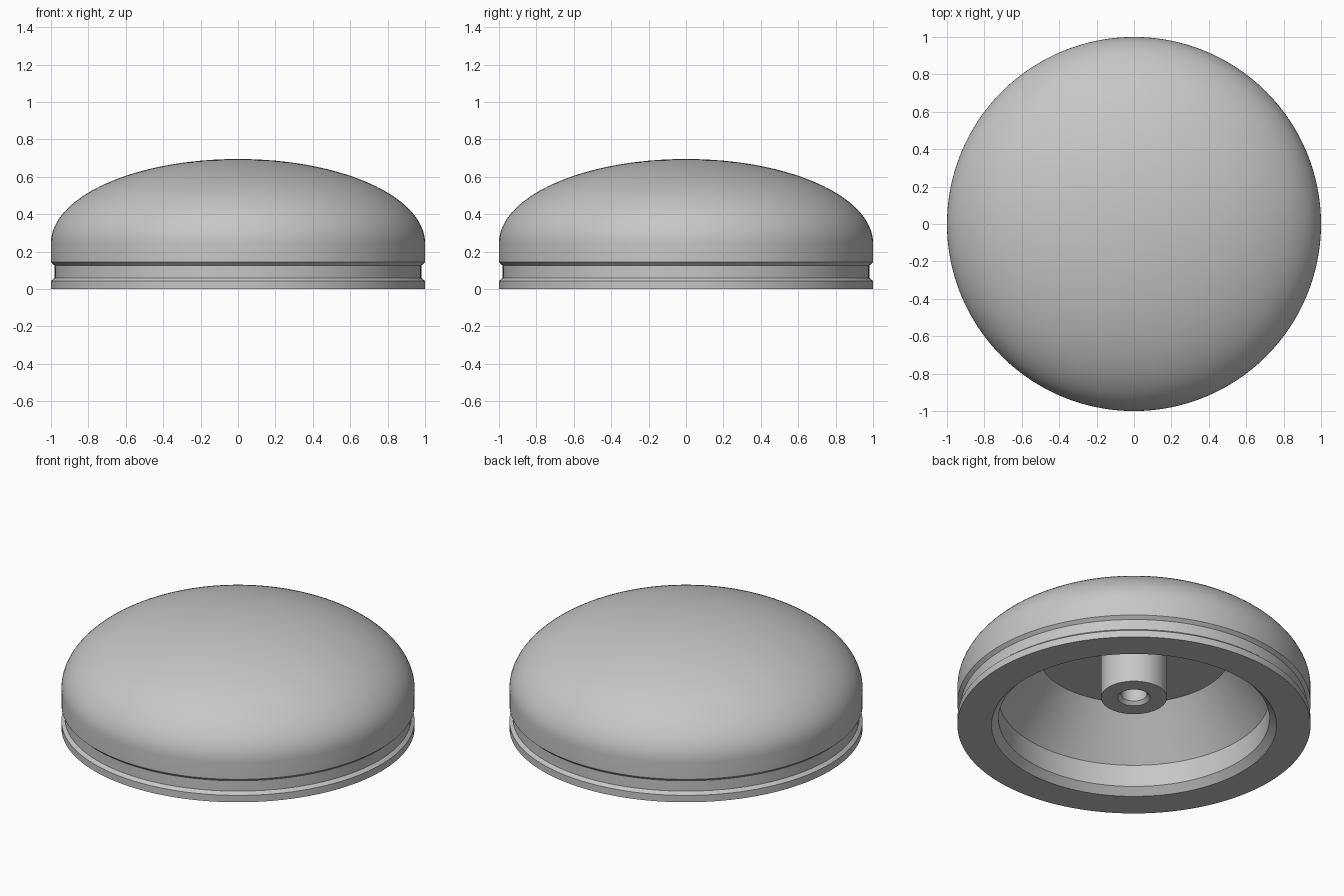
import bpy
import bmesh
from math import sin, cos, pi, radians

cube = bpy.data.objects.get("Cube")
if cube:
    bpy.data.objects.remove(cube, do_unlink=True)

SEGMENTS = 128
DOME_STEPS = 32
RIM_Z, DOME_HEIGHT = 0.245, 0.45

grey = bpy.data.materials.new("plain grey")
grey.use_nodes = True
grey.diffuse_color = (0.57, 0.57, 0.57, 1)
grey.node_tree.nodes["Principled BSDF"].inputs["Base Color"].default_value = grey.diffuse_color


def lathe(name, profile, material):
    """Revolve a list of (radius, height) points around the z axis."""
    bm = bmesh.new()
    verts = [bm.verts.new((r, 0, z)) for r, z in profile]
    edges = [bm.edges.new(pair) for pair in zip(verts, verts[1:])]
    bmesh.ops.spin(bm, geom=verts + edges, cent=(0, 0, 0), axis=(0, 0, 1),
                   angle=2 * pi, steps=SEGMENTS)
    bmesh.ops.remove_doubles(bm, verts=bm.verts, dist=0.0001)
    bmesh.ops.recalc_face_normals(bm, faces=bm.faces)
    mesh = bpy.data.meshes.new(name)
    bm.to_mesh(mesh)
    bm.free()
    mesh.materials.append(material)
    obj = bpy.data.objects.new(name, mesh)
    bpy.context.collection.objects.link(obj)
    bpy.ops.object.select_all(action="DESELECT")
    obj.select_set(True)
    bpy.context.view_layer.objects.active = obj
    bpy.ops.object.shade_smooth_by_angle(angle=radians(25))
    return obj


# Elliptical dome from the crown down to the rim
dome = []
for i in range(DOME_STEPS + 1):
    a = pi / 2 * i / DOME_STEPS
    dome.append((sin(a), RIM_Z + DOME_HEIGHT * cos(a)))

# Outer side with a shallow chamfered groove
side = [(1, 0.143), (0.98, 0.125), (0.98, 0.06), (1, 0.043), (1, 0)]

# Hollow underside: chamfered mouth, straight wall, cone, flat ceiling
cavity = [(0.807, 0), (0.767, 0.042), (0.767, 0.18), (0.544, 0.46)]

# Central boss with a chamfered blind hole
boss = [(0.187, 0.46), (0.187, 0.18), (0.092, 0.18),
        (0.073, 0.2), (0.073, 0.46), (0, 0.46)]

lathe("domed_cap", dome + side + cavity + boss, grey)
